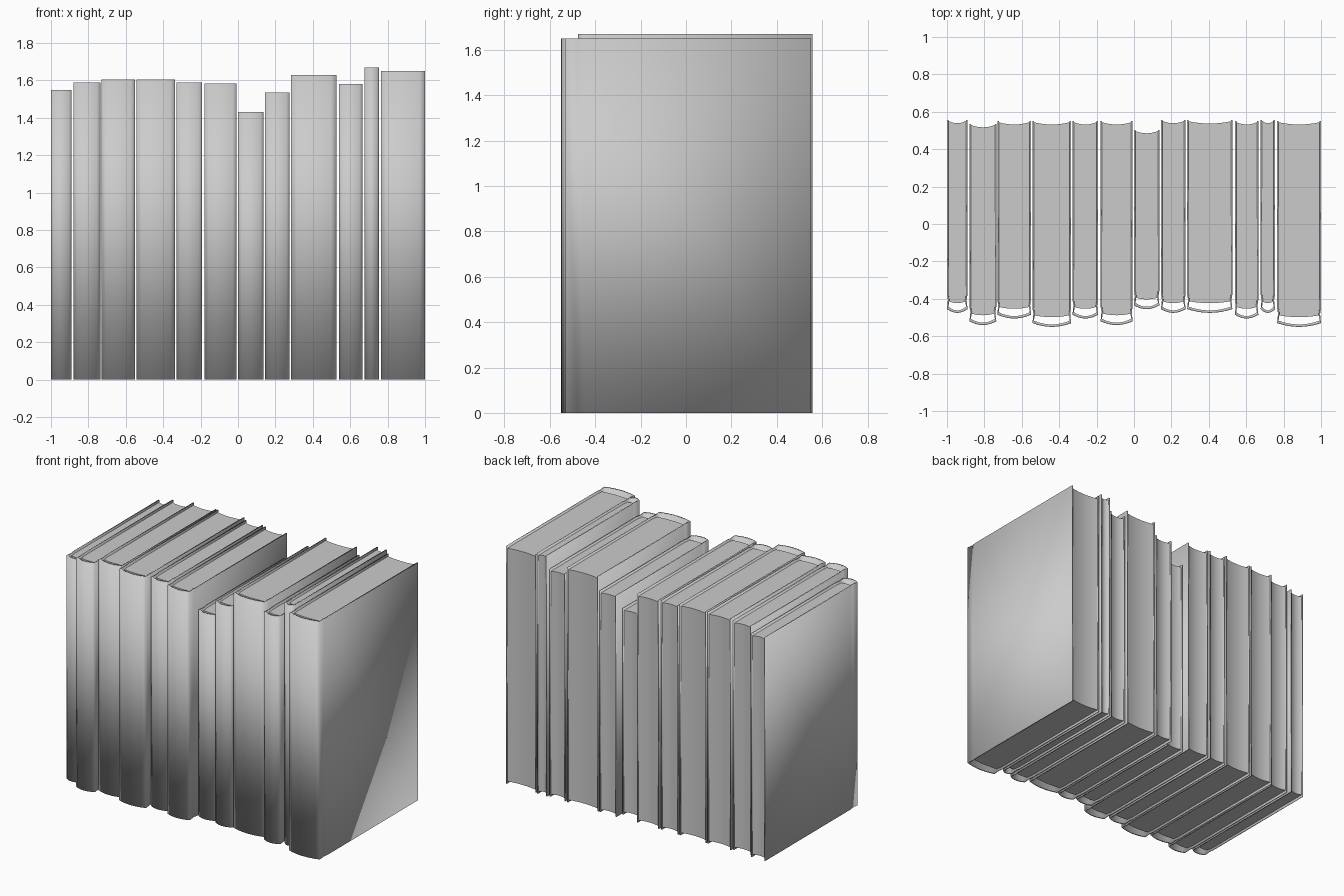
import bpy, bmesh, math

if "Cube" in bpy.data.objects:
    bpy.data.objects.remove(bpy.data.objects["Cube"])

# left x, right x, height, spine front y, cover back y
BOOKS = [
    (-1.000, -0.890, 1.55, -0.475, 0.557),
    (-0.880, -0.736, 1.59, -0.540, 0.535),
    (-0.731, -0.550, 1.605, -0.505, 0.550),
    (-0.543, -0.336, 1.605, -0.550, 0.550),
    (-0.329, -0.192, 1.59, -0.505, 0.550),
    (-0.179, -0.007, 1.585, -0.540, 0.550),
    (0.000, 0.136, 1.43, -0.455, 0.503),
    (0.144, 0.276, 1.535, -0.475, 0.557),
    (0.284, 0.526, 1.63, -0.475, 0.555),
    (0.539, 0.665, 1.58, -0.505, 0.550),
    (0.677, 0.754, 1.67, -0.475, 0.557),
    (0.765, 1.000, 1.65, -0.550, 0.550),
]
BOARD = 0.008      # cover thickness
RECESS = 0.015     # pages sit inside the cover by this much
SEG = 8

grey = bpy.data.materials.new("grey")
grey.diffuse_color = (0.6, 0.6, 0.6, 1)
grey.use_nodes = True
grey.node_tree.nodes["Principled BSDF"].inputs["Base Color"].default_value = grey.diffuse_color


def strip_prism(name, side_a, side_b, z0, z1):
    """Upright solid whose plan is a strip of quads between two matching lines."""
    bm = bmesh.new()
    rows = [[bm.verts.new((x, y, z)) for x, y in side]
            for side in (side_a, side_b) for z in (z0, z1)]
    a0, a1, b0, b1 = rows
    for i in range(len(side_a) - 1):
        for p, q in ((a0, a1), (a1, b1), (b1, b0), (b0, a0)):
            bm.faces.new((p[i], p[i + 1], q[i + 1], q[i]))
    for i in (0, -1):
        bm.faces.new((a0[i], a1[i], b1[i], b0[i]))
    bmesh.ops.recalc_face_normals(bm, faces=bm.faces)
    mesh = bpy.data.meshes.new(name)
    bm.to_mesh(mesh)
    bm.free()
    mesh.materials.append(grey)
    obj = bpy.data.objects.new(name, mesh)
    bpy.context.collection.objects.link(obj)
    return obj


def cover_line(cx, w, front, back, inset, spine):
    """Plan line of a cover: left board, hinge groove, rounded spine, right board."""
    half = [(w - inset, back), (w - inset, front + 0.10),
            (w - 0.005 - inset, front + 0.07), (w - inset, front + 0.02 + spine)]
    arc = [((w - inset) * t, front + spine + 0.02 * t * t)
           for t in (1 - 2 * i / SEG for i in range(1, SEG))]
    pts = half + arc + [(-x, y) for x, y in reversed(half)]
    return [(cx + x, y) for x, y in pts]


for n, (x0, x1, height, front, back) in enumerate(BOOKS, 1):
    cx, w = (x0 + x1) / 2, (x1 - x0) / 2

    # Cover with a hollow spine, softly shaded all round
    cover = strip_prism(f"book_cover_{n}",
                        cover_line(cx, w, front, back, 0, 0),
                        cover_line(cx, w, front, back, BOARD, 0.013), 0, height)
    cover.data.shade_smooth()

    # Page block: bulging at the spine, hollow at the fore-edge
    pw = w - BOARD
    ts = [-1 + 2 * i / SEG for i in range(SEG + 1)]
    spine_side = [(cx + pw * t, front + 0.052 + 0.01 * t * t) for t in ts]
    fore_edge = [(cx + pw * t, back - 0.018 + 0.012 * t * t) for t in ts]
    pages = strip_prism(f"book_pages_{n}", spine_side, fore_edge,
                        RECESS, height - RECESS)
    bpy.ops.object.select_all(action='DESELECT')
    pages.select_set(True)
    bpy.context.view_layer.objects.active = pages
    bpy.ops.object.shade_smooth_by_angle(angle=math.radians(40))
